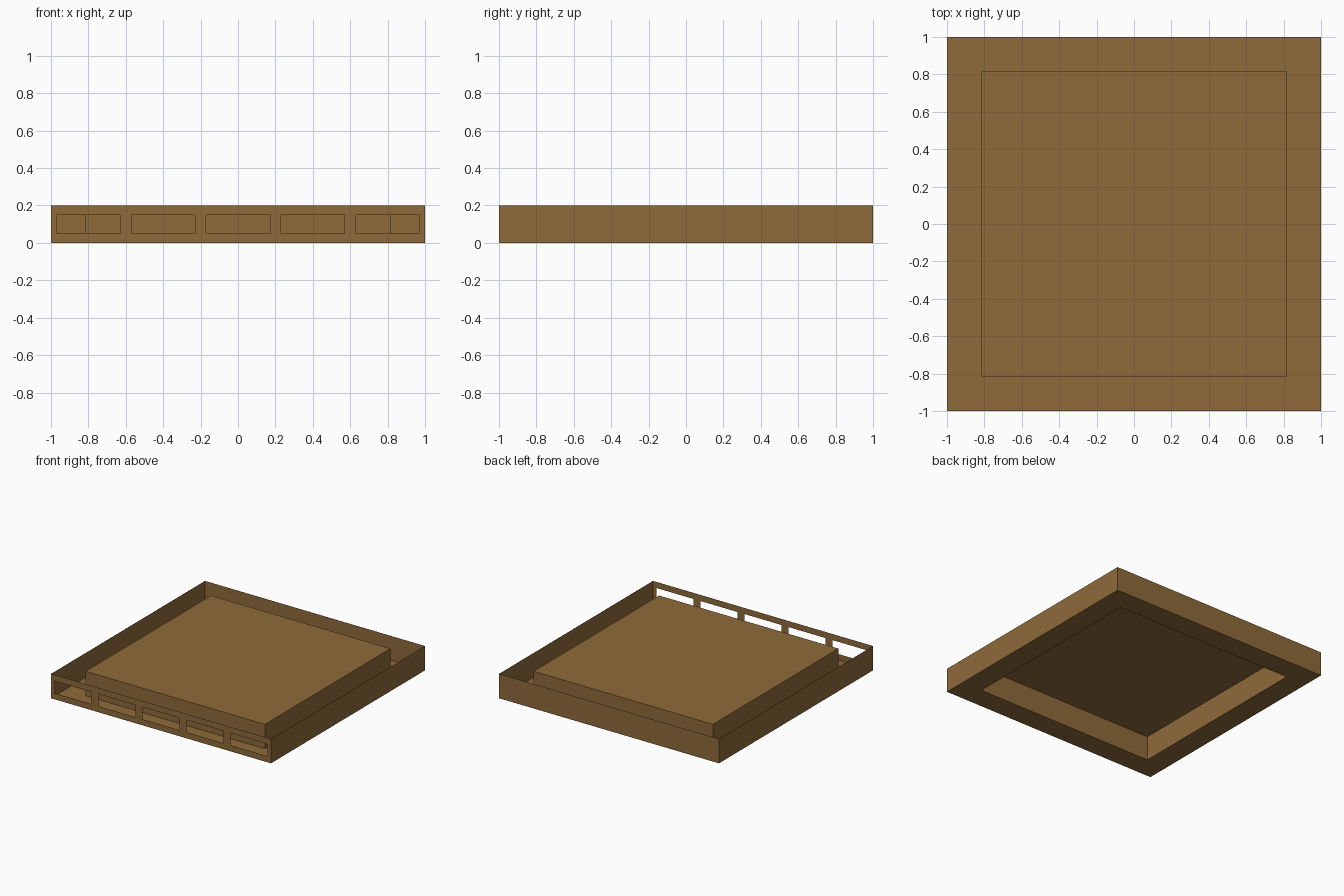
import bpy, bmesh

if "Cube" in bpy.data.objects:
    bpy.data.objects.remove(bpy.data.objects["Cube"])

H = 0.2        # overall height
R = 1.0        # half width of the tray
I = 0.815      # half width of the raised centre

brown = bpy.data.materials.new("brown")
brown.diffuse_color = (0.275, 0.147, 0.042, 1)
brown.use_nodes = True
brown.node_tree.nodes["Principled BSDF"].inputs["Base Color"].default_value = brown.diffuse_color


def sheet(name, quads):
    """Thin sheet object made from quads, with shared corners merged."""
    bm = bmesh.new()
    for q in quads:
        bm.faces.new([bm.verts.new(p) for p in q])
    bmesh.ops.remove_doubles(bm, verts=bm.verts, dist=1e-5)
    me = bpy.data.meshes.new(name)
    bm.to_mesh(me)
    bm.free()
    me.materials.append(brown)
    ob = bpy.data.objects.new(name, me)
    bpy.context.collection.objects.link(ob)
    return ob


def ring(r):
    return [(-r, -r), (r, -r), (r, r), (-r, r)]


def wall(a, b):
    return [(*a, 0), (*b, 0), (*b, H), (*a, H)]


outer, inner = ring(R), ring(I)

# Plain right, back and left walls
sheet("outer_walls", [wall(outer[i], outer[(i + 1) % 4]) for i in (1, 2, 3)])

# Front wall: a grid of cells, leaving out the five window cells
xs = [-R]
for k in range(5):
    c = (k - 2) * 0.4
    xs += [c - 0.17, c + 0.17]
xs.append(R)
zs = [0, 0.05, 0.15, H]
cells = []
for i in range(len(xs) - 1):
    for j in range(3):
        if i % 2 == 1 and j == 1:
            continue
        cells.append([(xs[i], -R, zs[j]), (xs[i + 1], -R, zs[j]),
                      (xs[i + 1], -R, zs[j + 1]), (xs[i], -R, zs[j + 1])])
sheet("front_window_wall", cells)

# Floor channel between the outer walls and the raised centre
sheet("floor_channel", [[(*outer[i], 0), (*outer[(i + 1) % 4], 0),
                         (*inner[(i + 1) % 4], 0), (*inner[i], 0)] for i in range(4)])

# Raised centre, hollow and open underneath
sheet("raised_centre", [wall(inner[i], inner[(i + 1) % 4]) for i in range(4)]
      + [[(*p, H) for p in inner]])
